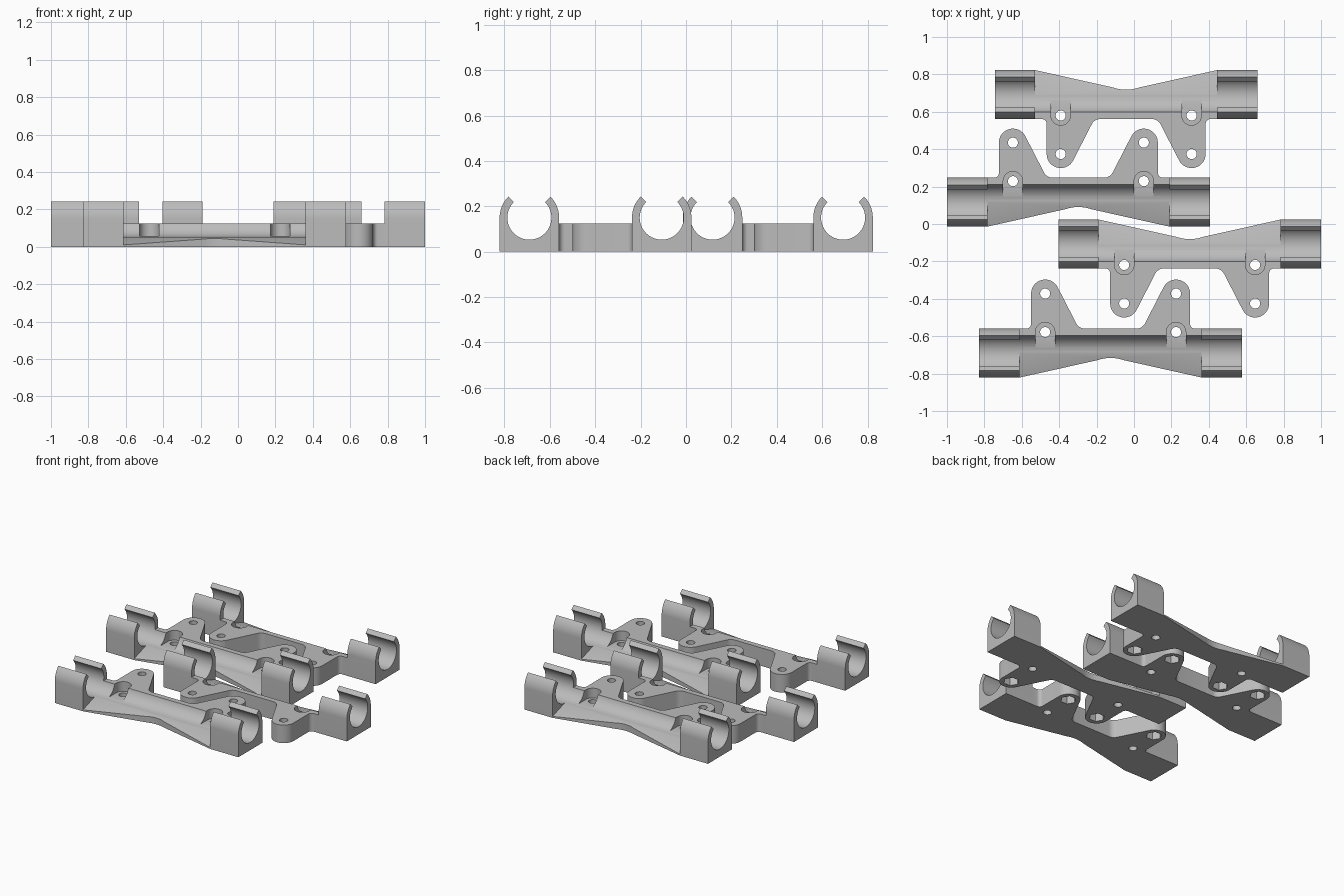
import bpy, bmesh, math
from mathutils import Vector, Matrix

if "Cube" in bpy.data.objects:
    bpy.data.objects.remove(bpy.data.objects["Cube"])

HALF, RING_IN, OUTER, INNER, AXIS_Z, TOP = 0.7025, 0.487, 0.131, 0.097, 0.15, 0.125
HOLE_X, TAB_Y, SEAT_Y = 0.35, 0.318, 0.112

grey = bpy.data.materials.new("grey plastic")
grey.use_nodes = True
grey.diffuse_color = (0.5, 0.5, 0.5, 1)
grey.node_tree.nodes["Principled BSDF"].inputs["Base Color"].default_value = (0.5, 0.5, 0.5, 1)


def arc(cx, cy, r, a, b, n):
    angles = [math.radians(a + (b - a) * i / n) for i in range(n + 1)]
    return [(cx + r * math.cos(t), cy + r * math.sin(t)) for t in angles]


def prism(bm, outline, lo, hi, along="z"):
    """Extrude a 2D outline between lo and hi, along z (xy outline) or x (yz outline)."""
    place = (lambda p, d: Vector((p[0], p[1], d))) if along == "z" else (lambda p, d: Vector((d, p[0], p[1])))
    rings = [[bm.verts.new(place(p, d)) for p in outline] for d in (lo, hi)]
    bm.faces.new(rings[0][::-1])
    bm.faces.new(rings[1])
    n = len(outline)
    for i in range(n):
        j = (i + 1) % n
        bm.faces.new((rings[0][i], rings[0][j], rings[1][j], rings[1][i]))


def finish(bm, name):
    bmesh.ops.recalc_face_normals(bm, faces=bm.faces)
    mesh = bpy.data.meshes.new(name)
    bm.to_mesh(mesh)
    bm.free()
    mesh.materials.append(grey)
    return mesh


def add(name, mesh):
    ob = bpy.data.objects.new(name, mesh)
    bpy.context.collection.objects.link(ob)
    return ob


def prisms(name, outlines, lo, hi, along="z"):
    bm = bmesh.new()
    for o in outlines:
        prism(bm, o, lo, hi, along)
    return finish(bm, name)


# Plan outline of the body: waist, clip end, outer fillet, tab, slanted inner fillet
waist = [(0.07 * i / 4, -0.026 - 0.012 * (i / 4) ** 2) for i in range(5)]
half = waist + [(RING_IN, -OUTER), (RING_IN, OUTER)]
half += arc(0.45, OUTER + 0.025, 0.025, 270, 180, 6)
half += arc(HOLE_X, TAB_Y, 0.075, 0, 153, 16)
half += arc(0.139, OUTER + 0.05, 0.05, -27, -90, 6)
outline = half + [(-x, y) for x, y in half[:0:-1]]
base = add("bracket_body_base", prisms("bracket_body", [outline], 0, TOP))

# Trough with a sloping flank on the waist side
rim = math.degrees(math.asin((TOP - AXIS_Z) / INNER))
trough = [(-0.3, -0.045)] + arc(0, AXIS_Z, INNER, -90, rim, 24)
trough += [(trough[-1][0], 0.3), (-0.3, 0.3)]

# Screw seats, screw holes and hexagonal nut pockets
seats, holes, nuts = [], [], []
for s in (-HOLE_X, HOLE_X):
    seats.append(arc(s, SEAT_Y, 0.052, 0, 180, 16) + [(s - 0.052, 0), (s + 0.052, 0)])
    holes += [arc(s, y, 0.027, 0, 345, 23) for y in (SEAT_Y, TAB_Y)]
    nuts.append(arc(s, TAB_Y, 0.05, 0, 300, 5))

cutters = [
    add("trough_cutter", prisms("trough_cutter", [trough], -1, 1, "x")),
    add("seat_cutter", prisms("seat_cutter", seats, 0.058, 0.3)),
    add("hole_cutter", prisms("hole_cutter", holes, -0.1, 0.3)),
    add("nut_cutter", prisms("nut_cutter", nuts, -0.1, 0.055)),
]
for c in cutters:
    c.hide_render = True
    mod = base.modifiers.new(c.name, "BOOLEAN")
    mod.operation, mod.solver, mod.object = "DIFFERENCE", "EXACT", c
graph = bpy.context.evaluated_depsgraph_get()
body_mesh = bpy.data.meshes.new_from_object(base.evaluated_get(graph))
body_mesh.name = "bracket_body"
for ob in [base] + cutters:
    bpy.data.objects.remove(ob)

# Open ring clip: square foot, rounded jaws open at the top
clip = [(-OUTER, 0), (OUTER, 0)] + arc(0, AXIS_Z, OUTER, 0, 45, 10)
clip += arc(0, AXIS_Z, INNER, 45, -225, 48) + arc(0, AXIS_Z, OUTER, 135, 180, 10)
clip_meshes = {
    "left": prisms("clip_left", [clip], RING_IN, HALF, "x"),
    "right": prisms("clip_right", [clip], -HALF, -RING_IN, "x"),
}

# Four brackets, alternately turned so that their tabs interlock
layout = [(-0.125, -0.69, 0), (0.2975, -0.107, 180), (-0.2975, 0.117, 0), (-0.042, 0.692, 180)]
parts = []
for i, (x, y, turn) in enumerate(layout, 1):
    pose = Matrix.Translation((x, y, 0)) @ Matrix.Rotation(math.radians(turn), 4, "Z")
    meshes = [("body", body_mesh)] + [("clip_" + k, m) for k, m in clip_meshes.items()]
    for label, mesh in meshes:
        ob = add(f"bracket_{i}_{label}", mesh)
        ob.matrix_world = pose
        parts.append(ob)

bpy.ops.object.select_all(action="DESELECT")
for ob in parts:
    ob.select_set(True)
bpy.context.view_layer.objects.active = parts[0]
bpy.ops.object.shade_smooth_by_angle(angle=math.radians(30))
